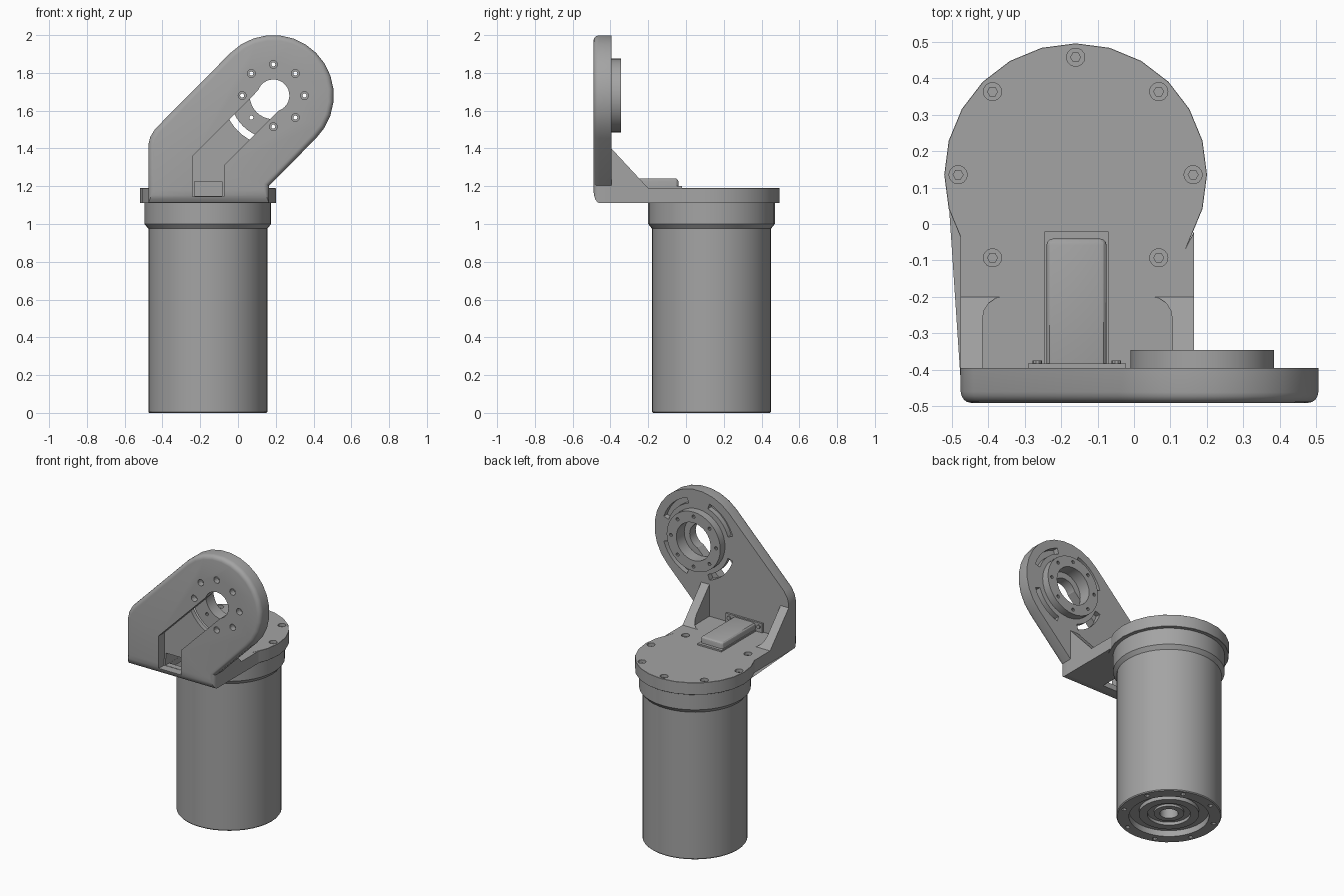
import bpy, bmesh
from math import sin, cos, pi, radians
from mathutils import Vector

if "Cube" in bpy.data.objects:
    bpy.data.objects.remove(bpy.data.objects["Cube"])

grey = bpy.data.materials.new("machined grey")
grey.use_nodes = True
COLOUR = (0.37, 0.37, 0.37, 1)
grey.diffuse_color = COLOUR
grey.node_tree.nodes["Principled BSDF"].inputs["Base Color"].default_value = COLOUR

CX, CY = -0.16, 0.135      # axis of the motor
AX, AZ = 0.187, 1.68       # axis of the arm joint
FRONT, BACK = -0.49, -0.395
LEFT, RIGHT = -0.475, 0.165
BASE, TOP = 1.11, 1.19


def finish(name, bm):
    bmesh.ops.remove_doubles(bm, verts=bm.verts, dist=0.0002)
    bmesh.ops.recalc_face_normals(bm, faces=bm.faces)
    mesh = bpy.data.meshes.new(name)
    bm.to_mesh(mesh)
    bm.free()
    mesh.materials.append(grey)
    ob = bpy.data.objects.new(name, mesh)
    bpy.context.collection.objects.link(ob)
    return ob


def prism(name, points, axis, a, b):
    """Extrude a 2D outline along an axis from a to b."""
    place = {"x": lambda u, v, d: (d, u, v),
             "y": lambda u, v, d: (u, d, v),
             "z": lambda u, v, d: (u, v, d)}[axis]
    bm = bmesh.new()
    face = bm.faces.new([bm.verts.new(place(u, v, a)) for u, v in points])
    out = bmesh.ops.extrude_face_region(bm, geom=[face])
    move = Vector(place(0, 0, b - a))
    for v in out["geom"]:
        if isinstance(v, bmesh.types.BMVert):
            v.co += move
    return finish(name, bm)


def box(name, x, y, z):
    return prism(name, [(x[0], y[0]), (x[1], y[0]), (x[1], y[1]), (x[0], y[1])], "z", *z)


def arc(u, v, r, start, end, n):
    angles = [radians(start + (end - start) * i / n) for i in range(n + 1)]
    return [(u + r * cos(t), v + r * sin(t)) for t in angles]


def disc(name, u, v, r, axis, a, b, n=24):
    return prism(name, arc(u, v, r, 0, 360, n)[:-1], axis, a, b)


def lathe(name, profile, n, closed=False):
    bm = bmesh.new()
    rings = [[bm.verts.new((CX + r * cos(2 * pi * i / n), CY + r * sin(2 * pi * i / n), z))
              for i in range(n)] for r, z in profile]
    pairs = list(zip(rings, rings[1:])) + ([(rings[-1], rings[0])] if closed else [])
    for p, q in pairs:
        for i in range(n):
            j = (i + 1) % n
            bm.faces.new((p[i], p[j], q[j], q[i]))
    return finish(name, bm)


def apply(ob, mod):
    bpy.context.view_layer.objects.active = ob
    bpy.ops.object.modifier_apply(modifier=mod.name)


def cut(targets, cutter):
    for ob in targets:
        mod = ob.modifiers.new("cut", "BOOLEAN")
        mod.operation, mod.solver, mod.object = "DIFFERENCE", "EXACT", cutter
        apply(ob, mod)
    bpy.data.objects.remove(cutter)


def bevel(ob, width, segments, weight):
    """Bevel edges; weight(midpoint, both ends) gives each edge's share of the width."""
    me = ob.data
    attr = me.attributes.new("bevel_weight_edge", "FLOAT", "EDGE")
    for e in me.edges:
        attr.data[e.index].value = weight(*[me.vertices[i].co for i in e.vertices])
    mod = ob.modifiers.new("bevel", "BEVEL")
    mod.width, mod.segments, mod.limit_method = width, segments, "WEIGHT"
    apply(ob, mod)


# Motor body with stepped output face underneath
body = lathe("motor_body", [
    (0, 0.1), (0.055, 0.1), (0.055, 0.02), (0.09, 0.02), (0.09, 0.035), (0.13, 0.035),
    (0.13, 0.015), (0.18, 0.015), (0.18, 0.04), (0.24, 0.04), (0.24, 0), (0.31, 0),
    (0.315, 0.006), (0.315, 0.98), (0, 0.98)], 40)
for i in range(8):
    t = i * pi / 4 + pi / 8
    cut([body], disc("hole", CX + 0.28 * cos(t), CY + 0.28 * sin(t), 0.015, "z", -0.1, 0.05, 10))
collar = lathe("motor_collar", [
    (0, 0.975), (0.315, 0.975), (0.335, 1.0), (0.335, 1.115), (0, 1.115)], 40)

# Horizontal mounting plate, round behind and straight toward the wall
outline = arc(CX, CY, 0.36, -30, 210, 16) + [(LEFT, -0.02), (LEFT, -0.43), (RIGHT, -0.43), (RIGHT, -0.02)]
plate = prism("mounting_plate", outline, "z", BASE, TOP)
bevel(plate, 0.01, 1, lambda p, q: 1.0 if abs(p.z - q.z) < 0.001 and p.y + q.y > -0.1 else 0.0)

# Upright arm wall with a rounded front rim and a rounder bottom edge
wall_outline = ([(LEFT, BASE), (LEFT, 1.42), (-0.465, 1.46), (-0.44, 1.502)]
                + arc(AX, AZ, 0.32, 135, -45, 14) + [(RIGHT, 1.203), (RIGHT, BASE)])
wall = prism("arm_wall", wall_outline, "y", FRONT, BACK)


def rim(p, q):
    if max(p.y, q.y) > FRONT + 0.001:
        return 0.0
    return 1.0 if max(p.z, q.z) < BASE + 0.001 else 0.4


bevel(wall, 0.07, 4, rim)

# Bearing ring on the back of the arm
ring = disc("bearing_ring", AX, AZ, 0.196, "y", BACK - 0.02, -0.345, 36)

# Cable cover over the plate, with its foot and wall bracket
cover = box("cable_cover", (-0.24, -0.075), (-0.41, -0.04), (1.17, 1.242))
bevel(cover, 0.018, 3, lambda p, q: 1.0 if min(p.z, q.z) > 1.2 or
      (abs(p.z - q.z) > 0.01 and p.y > -0.1) else 0.0)
foot = box("cover_foot", (-0.245, -0.07), (-0.39, -0.02), (1.18, 1.2))
bracket = box("cover_bracket", (-0.29, -0.022), (-0.4, -0.382), (1.18, 1.25))
for x in (-0.265, -0.048):
    disc("bracket_screw", x, 1.225, 0.013, "y", -0.385, -0.374, 10)

# Cable channel, tunnel and opening under the plate
channel = [(-0.24, 1.145), (-0.075, 1.145), (-0.075, 1.31), (AX + 0.054, AZ - 0.054),
           (AX - 0.054, AZ + 0.054), (-0.24, 1.36)]
cut([wall], prism("channel", channel, "y", -0.6, -0.425))
cut([wall, plate, cover, foot, bracket],
    box("tunnel", (-0.23, -0.085), (-0.6, -0.06), (1.147, 1.226)))
cut([plate], box("opening", (-0.229, -0.086), (-0.39, -0.215), (1.0, 1.16)))

# Joint bore and its bolt circle
cut([wall], disc("front_bore", AX, AZ, 0.085, "y", -0.6, -0.41, 32))
cut([wall, ring], disc("back_bore", AX, AZ, 0.125, "y", -0.427, -0.2, 32))
for i in range(8):
    u, v = AX + 0.165 * cos(i * pi / 4), AZ + 0.165 * sin(i * pi / 4)
    cut([wall, ring], disc("hole", u, v, 0.011, "y", -0.6, -0.2, 10))
    if i != 5:
        cut([wall], disc("counterbore", u, v, 0.021, "y", -0.6, -0.45, 14))

# Curved slots around the ring
for a in (45, 135, 225, 315):
    slot = arc(AX, AZ, 0.265, a - 27, a + 27, 8) + arc(AX, AZ, 0.228, a + 27, a - 27, 8)
    cut([wall], prism("slot", slot, "y", -0.43, -0.3))

# Countersunk bolts around the mounting plate
for i in range(-1, 6):
    t = i * pi / 4
    u, v = CX + 0.322 * cos(t), CY + 0.322 * sin(t)
    cut([plate], disc("counterbore", u, v, 0.025, "z", 1.155, 1.3, 14))
    disc("plate_bolt", u, v, 0.015, "z", 1.15, 1.175, 6)

# Side gussets: wedges hollowed by a rounded pocket, mirrored across the plate
middle = (LEFT + RIGHT) / 2
for side, name in ((-1, "right_gusset"), (1, "left_gusset")):
    edge = middle + side * 0.32
    wedge = [(-0.41, 1.18), (-0.2, 1.18), (-0.2, TOP), (BACK, 1.4), (-0.41, 1.4)]
    gusset = prism(name, wedge, "x", edge, edge - side * 0.12)
    pocket = [(0.06, -0.5)] + [(0.12 - 0.06 * cos(t * pi / 8), -0.26 + 0.062 * sin(t * pi / 8))
                               for t in range(5)] + [(0.2, -0.198), (0.2, -0.5)]
    cut([gusset], prism("pocket", [(edge - side * u, v) for u, v in pocket], "z", 1.1, 1.6))

# Smooth shading on curved parts
for ob in bpy.context.scene.objects:
    ob.select_set(ob.type == "MESH")
bpy.context.view_layer.objects.active = body
bpy.ops.object.shade_smooth_by_angle(angle=radians(25))
